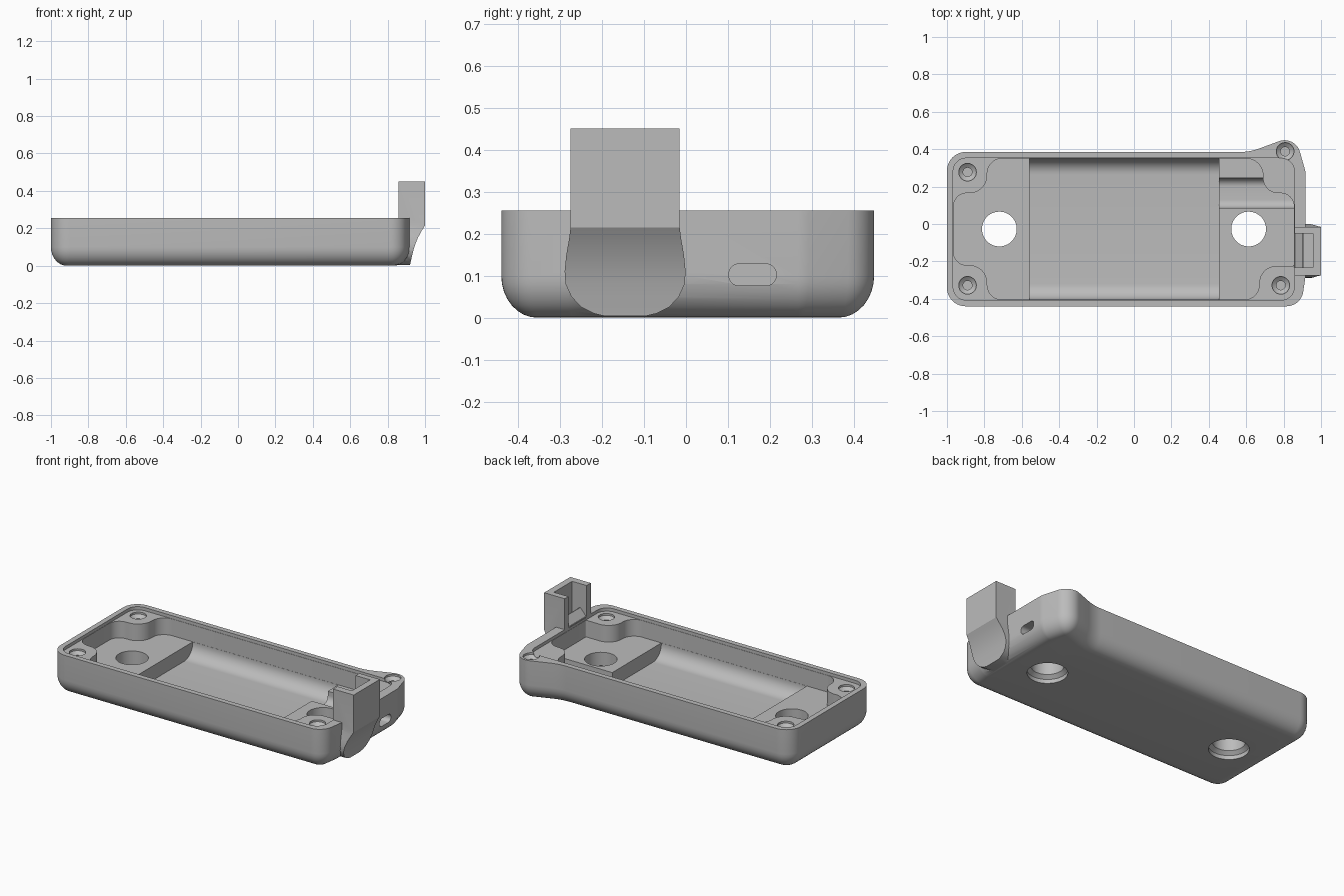
import bpy
import bmesh
import math
from mathutils import Vector

cube = bpy.data.objects.get("Cube")
if cube:
    bpy.data.objects.remove(cube, do_unlink=True)

grey = bpy.data.materials.new("plain grey")
grey.use_nodes = True
grey.diffuse_color = (0.5, 0.5, 0.5, 1)
grey.node_tree.nodes["Principled BSDF"].inputs["Base Color"].default_value = (0.5, 0.5, 0.5, 1)


def rounded(corners, steps=10):
    """Closed outline from (u, v, radius) corners."""
    pts = []
    n = len(corners)
    for i, (u, v, r) in enumerate(corners):
        p = Vector((u, v))
        a = (Vector(corners[i - 1][:2]) - p).normalized()
        b = (Vector(corners[(i + 1) % n][:2]) - p).normalized()
        half = a.angle(b) / 2
        centre = p + (a + b).normalized() * (r / math.sin(half))
        reach = r / math.tan(half)
        start, end = p + a * reach - centre, p + b * reach - centre
        t0 = math.atan2(start.y, start.x)
        turn = math.atan2(end.y, end.x) - t0
        turn = (turn + math.pi) % math.tau - math.pi
        for k in range(steps + 1):
            t = t0 + turn * k / steps
            pts.append(centre + Vector((math.cos(t), math.sin(t))) * r)
    return pts


def inset(pts, d):
    """Move a counter-clockwise outline inwards."""
    out = []
    for i, p in enumerate(pts):
        along = pts[(i + 1) % len(pts)] - pts[i - 1]
        out.append(p + Vector((-along.y, along.x)).normalized() * d)
    return out


def rect(u0, u1, v0, v1):
    return [(u0, v0), (u1, v0), (u1, v1), (u0, v1)]


def circle(x, y, r, n=48):
    return [(x + r * math.cos(math.tau * i / n), y + r * math.sin(math.tau * i / n))
            for i in range(n)]


def loft(name, sections, axis="z"):
    """Solid skinned through (outline, position) sections along an axis."""
    place = {"x": lambda u, v, t: (t, u, v),
             "y": lambda u, v, t: (u, t, v),
             "z": lambda u, v, t: (u, v, t)}[axis]
    bm = bmesh.new()
    rings = [[bm.verts.new(place(p[0], p[1], t)) for p in pts] for pts, t in sections]
    for low, high in zip(rings, rings[1:]):
        for i in range(len(low)):
            bm.faces.new((low[i - 1], low[i], high[i], high[i - 1]))
    bm.faces.new(rings[0])
    bm.faces.new(rings[-1])
    bmesh.ops.recalc_face_normals(bm, faces=bm.faces)
    mesh = bpy.data.meshes.new(name)
    bm.to_mesh(mesh)
    bm.free()
    mesh.materials.append(grey)
    obj = bpy.data.objects.new(name, mesh)
    bpy.context.collection.objects.link(obj)
    return obj


def combine(target, tool, operation="DIFFERENCE"):
    """Apply a boolean and discard the tool."""
    mod = target.modifiers.new("boolean", "BOOLEAN")
    mod.object, mod.operation, mod.solver = tool, operation, "EXACT"
    graph = bpy.context.evaluated_depsgraph_get()
    mesh = bpy.data.meshes.new_from_object(target.evaluated_get(graph))
    target.modifiers.clear()
    target.data = mesh
    bpy.data.objects.remove(tool, do_unlink=True)


# Outer shell with a flared corner and rounded underside
outline = rounded([(-1, -0.44, 0.1), (0.893, -0.44, 0.09), (0.917, -0.28, 0.1),
                   (0.917, 0.28, 0.1), (0.862, 0.475, 0.085), (0.62, 0.385, 0.3),
                   (-1, 0.385, 0.1)])
sections = []
for k in range(9):
    a = math.pi / 2 * k / 8
    sections.append((inset(outline, 0.085 * (1 - math.sin(a))), 0.1 * (1 - math.cos(a))))
sections.append((outline, 0.255))
body = loft("case_body", sections)

# Boss on the end wall that rises into the upright clip
rows = [(0.004, 0.92, 0.05), (0.01, 0.921, 0.075), (0.025, 0.924, 0.105),
        (0.05, 0.93, 0.128), (0.08, 0.937, 0.142), (0.11, 0.946, 0.144),
        (0.15, 0.962, 0.14), (0.19, 0.984, 0.133), (0.215, 1, 0.13), (0.45, 1, 0.13)]
boss = loft("clip_boss", [(rect(0.8, x, -0.145 - w, -0.145 + w), z) for z, x, w in rows])
combine(body, boss, "UNION")

# Clip opening and the shaft behind its ramp
combine(body, loft("clip_opening", [(rect(0.7, 0.958, -0.233, -0.052), z) for z in (0.256, 0.6)]))
combine(body, loft("clip_shaft", [(rect(0.905, 0.958, -0.233, -0.052), z) for z in (0.2, 0.5)]))

# Shallow recess inside the rim
recess = rounded([(-0.967, -0.407, 0.07), (0.857, -0.407, 0.07),
                  (0.857, 0.352, 0.07), (-0.967, 0.352, 0.07)])
combine(body, loft("rim_recess", [(recess, 0.235), (recess, 0.6)]))

# Main cavity winding around the corner pillars
cavity = rounded([(-0.785, -0.405, 0.08), (0.67, -0.405, 0.08), (0.67, -0.225, 0.09),
                  (0.855, -0.225, 0.01), (0.855, 0.165, 0.07), (0.69, 0.165, 0.08),
                  (0.69, 0.35, 0.09), (-0.785, 0.35, 0.08), (-0.785, 0.165, 0.095),
                  (-0.965, 0.165, 0.07), (-0.965, -0.22, 0.07), (-0.785, -0.22, 0.095)])
combine(body, loft("main_cavity", [(cavity, 0.13), (cavity, 0.55)]))

# Deep middle compartment with rounded lower edges
trough = rounded([(-0.404, 0.04, 0.085), (0.349, 0.04, 0.085),
                  (0.349, 0.22, 0.01), (-0.404, 0.22, 0.01)])
combine(body, loft("deep_compartment", [(trough, -0.56), (trough, 0.455)], "x"))

# Connector channel and its slot through the end wall
channel = rounded([(0.085, 0.06, 0.045), (0.245, 0.06, 0.045),
                   (0.245, 0.15, 0.01), (0.085, 0.15, 0.01)])
combine(body, loft("connector_channel", [(channel, 0.42), (channel, 0.857)], "x"))
slot = rounded([(0.102, 0.076, 0.025), (0.215, 0.076, 0.025),
                (0.215, 0.128, 0.025), (0.102, 0.128, 0.025)])
combine(body, loft("connector_slot", [(slot, 0.8), (slot, 1.1)], "x"))

# Floor holes, wider underneath
for x in (-0.72, 0.613):
    profile = [(0.115, -0.05), (0.115, 0.025), (0.093, 0.045), (0.093, 0.3)]
    combine(body, loft("floor_hole", [(circle(x, -0.027, r), z) for r, z in profile]))

# Countersunk screw holes
for x, y, top in [(-0.89, 0.277, 0.235), (-0.89, -0.328, 0.235),
                  (0.785, -0.328, 0.235), (0.808, 0.388, 0.255)]:
    profile = [(0.024, 0.08), (0.024, top - 0.03), (0.032, top - 0.025),
               (0.047, top - 0.012), (0.047, top + 0.1)]
    combine(body, loft("screw_hole", [(circle(x, y, r, 32), z) for r, z in profile]))

# Ramp between the clip arms
ramp = [(0.856, 0.25), (0.905, 0.25), (0.905, 0.3), (0.9, 0.3)]
loft("clip_ramp", [(ramp, -0.233), (ramp, -0.052)], "y")

# Smooth the rounded surfaces and keep edges sharp
bpy.ops.object.select_all(action="DESELECT")
body.select_set(True)
bpy.context.view_layer.objects.active = body
bpy.ops.object.shade_smooth_by_angle(angle=math.radians(30))
